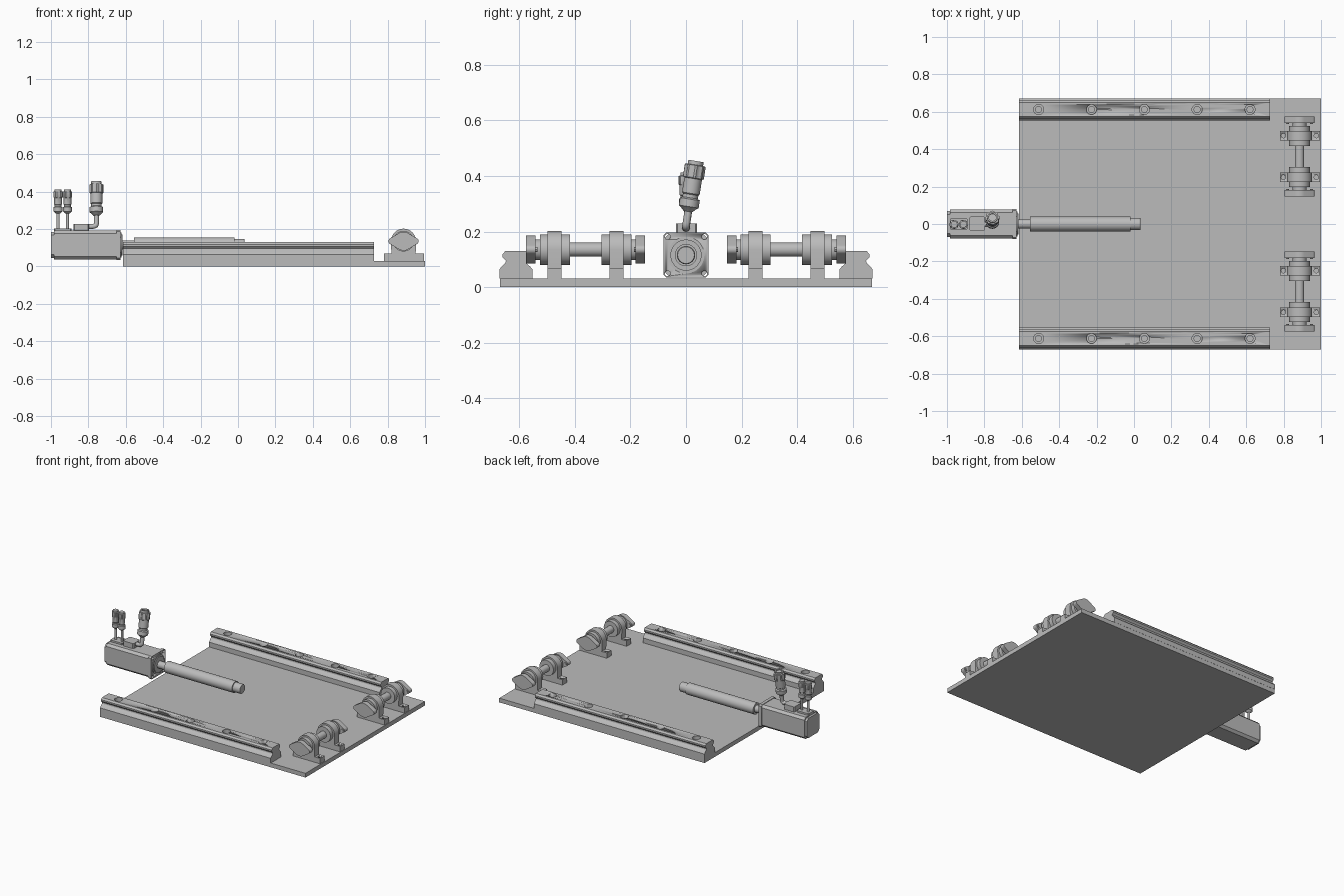
import bpy, bmesh, math
from mathutils import Vector
from mathutils.geometry import convex_hull_2d

cube = bpy.data.objects.get("Cube")
if cube:
    bpy.data.objects.remove(cube, do_unlink=True)

GREY = (0.5, 0.5, 0.5, 1)
metal = bpy.data.materials.new("machined grey")
metal.use_nodes = True
metal.diffuse_color = GREY
for node in metal.node_tree.nodes:
    if node.type == 'BSDF_PRINCIPLED':
        node.inputs["Base Color"].default_value = GREY


def select(ob):
    bpy.ops.object.select_all(action='DESELECT')
    ob.select_set(True)
    bpy.context.view_layer.objects.active = ob


def finish(name, bm):
    bmesh.ops.recalc_face_normals(bm, faces=bm.faces)
    mesh = bpy.data.meshes.new(name)
    bm.to_mesh(mesh)
    bm.free()
    mesh.materials.append(metal)
    ob = bpy.data.objects.new(name, mesh)
    bpy.context.collection.objects.link(ob)
    select(ob)
    bpy.ops.object.shade_smooth_by_angle(angle=math.radians(30))
    return ob


def prism(name, outline, axis, start, end):
    """Extrude a closed 2D outline along x, y or z."""
    place = {'x': lambda u, v, t: (t, u, v),
             'y': lambda u, v, t: (u, t, v),
             'z': lambda u, v, t: (u, v, t)}[axis]
    bm = bmesh.new()
    rings = [[bm.verts.new(place(u, v, t)) for u, v in outline] for t in (start, end)]
    for ring in rings:
        bm.faces.new(ring)
    n = len(outline)
    for i in range(n):
        j = (i + 1) % n
        bm.faces.new((rings[0][i], rings[0][j], rings[1][j], rings[1][i]))
    return finish(name, bm)


def lathe(name, profile, base, direction, seg=32):
    """Turn (radius, height[, flute depth]) points about an axis."""
    turn = Vector((0, 0, 1)).rotation_difference(Vector(direction))
    bm = bmesh.new()
    rings = []
    for r, h, *flute in profile:
        ring = []
        for i in range(seg):
            a = math.tau * i / seg
            rr = r - (flute[0] if flute and i % 4 > 1 else 0)
            p = Vector((rr * math.cos(a), rr * math.sin(a), h))
            ring.append(bm.verts.new(turn @ p + Vector(base)))
        rings.append(ring)
    bm.faces.new(rings[0])
    bm.faces.new(rings[-1])
    for low, high in zip(rings, rings[1:]):
        for i in range(seg):
            j = (i + 1) % seg
            bm.faces.new((low[i], low[j], high[j], high[i]))
    return finish(name, bm)


def rect(u0, u1, v0, v1, c=0):
    """Rectangle outline, optionally with chamfered corners."""
    if not c:
        return [(u0, v0), (u1, v0), (u1, v1), (u0, v1)]
    return [(u0 + c, v0), (u1 - c, v0), (u1, v0 + c), (u1, v1 - c),
            (u1 - c, v1), (u0 + c, v1), (u0, v1 - c), (u0, v0 + c)]


def circle(u, v, r, n=32):
    return [(u + r * math.cos(math.tau * i / n), v + r * math.sin(math.tau * i / n))
            for i in range(n)]


def hull(points):
    return [points[i] for i in convex_hull_2d(points)]


def cut(target, cutters):
    for c in cutters:
        c.hide_render = True
        mod = target.modifiers.new("cut", 'BOOLEAN')
        mod.operation, mod.solver, mod.object = 'DIFFERENCE', 'EXACT', c
        select(target)
        bpy.ops.object.modifier_apply(modifier=mod.name)
        bpy.data.objects.remove(c, do_unlink=True)


def cable(name, points, radius):
    curve = bpy.data.curves.new(name, 'CURVE')
    curve.dimensions = '3D'
    curve.bevel_depth = radius
    curve.bevel_resolution = 3
    curve.use_fill_caps = True
    spline = curve.splines.new('NURBS')
    spline.points.add(len(points) - 1)
    for p, co in zip(spline.points, points):
        p.co = (*co, 1)
    spline.use_endpoint_u = True
    spline.order_u = 3
    curve.materials.append(metal)
    ob = bpy.data.objects.new(name, curve)
    bpy.context.collection.objects.link(ob)


# Base plate
prism("base_plate", rect(-0.615, 1, -0.67, 0.67), 'z', 0, 0.03)

# Guide rails with counterbored bolt holes
half = [(0.059, 0.03), (0.059, 0.064), (0.052, 0.073), (0.038, 0.086), (0.036, 0.095),
        (0.048, 0.108), (0.048, 0.118), (0.038, 0.13)]
for side, word in ((1, "left"), (-1, "right")):
    yc = 0.612 * side
    outline = [(yc + u, v) for u, v in half] + [(yc - u, v) for u, v in reversed(half)]
    rail = prism(word + "_guide_rail", outline, 'x', -0.615, 0.727)
    cut(rail, [lathe("hole_cutter", [(0.016, 0), (0.016, 0.05), (0.027, 0.05), (0.027, 0.1)],
                     (-0.51 + 0.2825 * i, yc, 0.05), (0, 0, 1), 24) for i in range(5)])

# Shaft supports: two pillow blocks, a turned shaft and two end flanges per side
XC, ZC = 0.885, 0.135
flange_outline = hull(circle(XC, ZC, 0.05) + circle(XC - 0.064, ZC, 0.017, 16)
                      + circle(XC + 0.064, ZC, 0.017, 16))
for side, word in ((1, "left"), (-1, "right")):
    # Half of the stepped shaft, mirrored about its middle
    steps = [(0.037, 0.2), (0.037, 0.164), (0.055, 0.164), (0.055, 0.057), (0.025, 0.057)]
    mid = 0.361
    profile = [(r, -h) for r, h in steps] + [(r, h) for r, h in reversed(steps)]
    lathe(word + "_roller_shaft", profile, (XC, side * mid, ZC), (0, 1, 0))
    for end in (-1, 1):
        yb = side * mid + end * 0.1115
        arch = [(XC + 0.067 * math.cos(math.pi * i / 20), ZC + 0.067 * math.sin(math.pi * i / 20))
                for i in range(21)]
        block = prism(word + "_pillow_block",
                      [(XC - 0.065, 0.068), (XC - 0.105, 0.068), (XC - 0.105, 0.03),
                       (XC + 0.11, 0.03), (XC + 0.11, 0.068), (XC + 0.065, 0.068)] + arch,
                      'y', yb - 0.025, yb + 0.025)
        cut(block, [prism("hole_cutter", circle(XC + dx, yb, 0.012, 16), 'z', 0.035, 0.1)
                    for dx in (-0.086, 0.09)])
        y0, y1 = side * mid + end * 0.18, side * mid + end * 0.214
        prism(word + "_end_flange", flange_outline, 'y', y0, y1)
        for dx in (-0.064, 0.064):
            lathe(word + "_flange_bolt", [(0.009, 0), (0.009, 0.006)],
                  (XC + dx, y0, ZC), (0, -end, 0), 12)

# Motor body, rear cap and mounting flange
ZM = 0.115
prism("motor_body", rect(-0.077, 0.077, ZM - 0.077, ZM + 0.077, 0.016), 'x', -0.985, -0.645)
prism("motor_rear_cap", rect(-0.07, 0.07, ZM - 0.07, ZM + 0.07, 0.018), 'x', -1, -0.985)
face = prism("motor_flange", rect(-0.081, 0.081, ZM - 0.081, ZM + 0.081, 0.01), 'x', -0.65, -0.628)
cut(face, [prism("hole_cutter", circle(y, ZM + z, 0.01, 16), 'x', -0.7, -0.6)
           for y in (-0.066, 0.066) for z in (-0.066, 0.066)])
lathe("motor_boss", [(0.066, 0), (0.066, 0.006), (0.056, 0.006), (0.056, 0.012)],
      (-0.63, 0, ZM), (1, 0, 0))

# Drive screw: thin neck, thick sleeve, stepped tip
lathe("drive_screw", [(0.025, 0), (0.025, 0.075), (0.04, 0.075), (0.04, 0.61),
                      (0.033, 0.61), (0.033, 0.66), (0.03, 0.665)], (-0.63, 0, ZM), (1, 0, 0))

# Power connector with an elbow cable
prism("power_socket", rect(-0.88, -0.797, -0.036, 0.04, 0.006), 'z', 0.19, 0.228)
cable("power_cable", [(-0.81, 0, 0.213), (-0.775, 0, 0.213), (-0.757, 0, 0.22),
                      (-0.757, 0.004, 0.245), (-0.757, 0.01, 0.285)], 0.014)
lathe("power_connector",
      [(0.016, 0), (0.028, 0.012), (0.036, 0.018), (0.036, 0.045), (0.028, 0.05), (0.028, 0.062),
       (0.032, 0.066), (0.032, 0.12), (0.038, 0.123, 0.004), (0.038, 0.168, 0.004),
       (0.028, 0.17), (0.028, 0.184), (0.02, 0.184), (0.02, 0.174)],
      (-0.757, 0.007, 0.272), (0, 0.16, 1))

# Pair of signal connectors
prism("signal_socket", rect(-0.985, -0.89, -0.03, 0.03, 0.006), 'z', 0.19, 0.204)
for x in (-0.962, -0.912):
    cable("signal_cable", [(x, 0, 0.2), (x, 0, 0.25), (x, 0, 0.3)], 0.008)
    lathe("signal_connector",
          [(0.01, 0), (0.018, 0.008), (0.024, 0.012), (0.024, 0.035), (0.018, 0.038),
           (0.018, 0.046), (0.021, 0.05), (0.021, 0.085), (0.025, 0.087, 0.003),
           (0.025, 0.118, 0.003), (0.018, 0.12), (0.018, 0.13)],
          (x, -0.002, 0.282), (0, 0, 1), 24)
